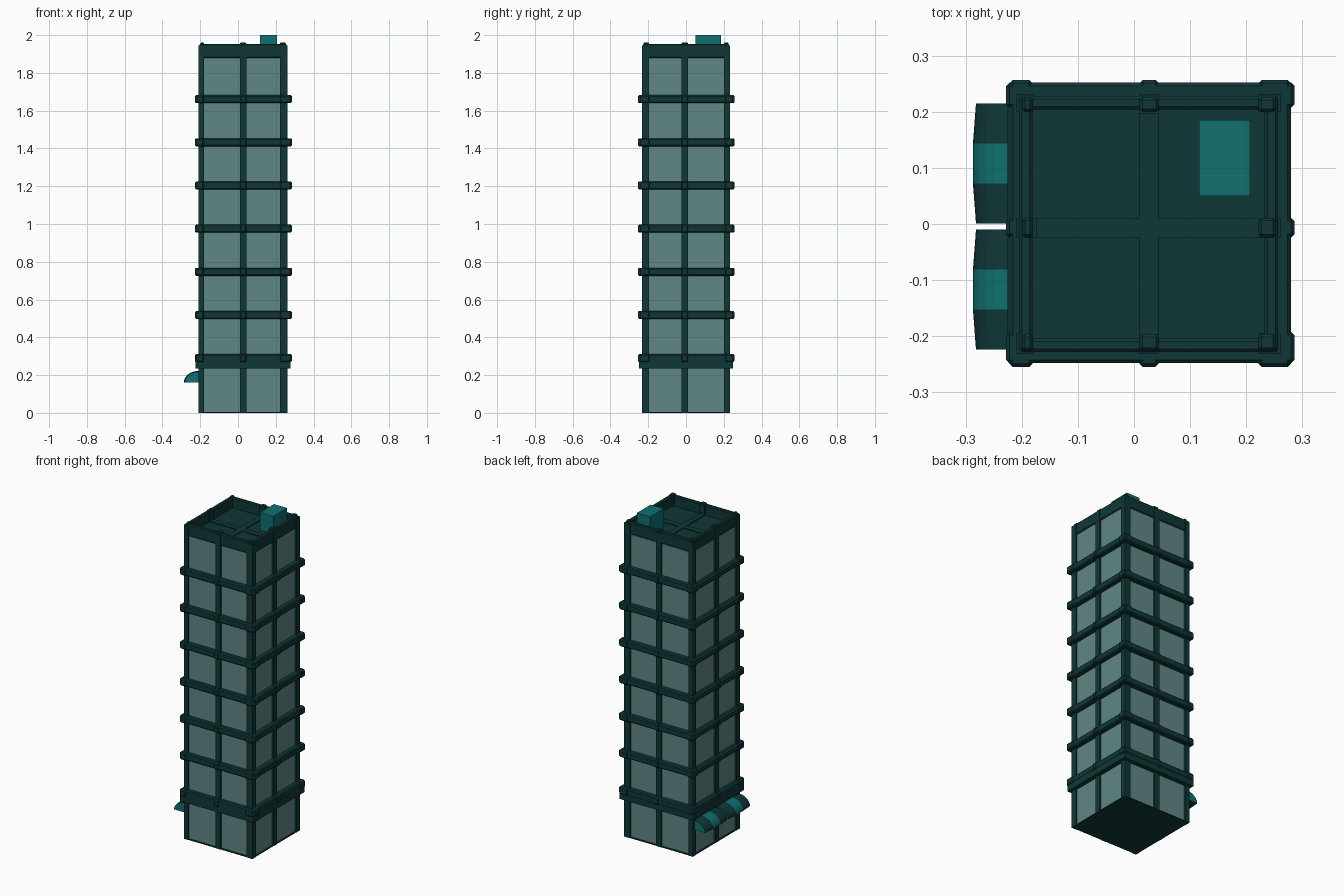
import bpy, bmesh, math

if "Cube" in bpy.data.objects:
    bpy.data.objects.remove(bpy.data.objects["Cube"])

CX = 0.026                      # tower centre line in x
HX, HY = 0.235, 0.232           # half size of the post frame


def mat(name, rgb):
    m = bpy.data.materials.new(name)
    m.diffuse_color = (*rgb, 1)
    m.use_nodes = True
    m.node_tree.nodes["Principled BSDF"].inputs["Base Color"].default_value = m.diffuse_color
    return m


DARK = mat("dark_frame", (0.005, 0.038, 0.038))
TEAL = mat("teal", (0.005, 0.162, 0.162))
GLASS = mat("glass", (0.115, 0.242, 0.235))


def finish(name, bm, mats):
    bmesh.ops.recalc_face_normals(bm, faces=bm.faces)
    me = bpy.data.meshes.new(name)
    bm.to_mesh(me)
    bm.free()
    for m in mats:
        me.materials.append(m)
    ob = bpy.data.objects.new(name, me)
    bpy.context.collection.objects.link(ob)
    return ob


def boxes(name, items, m, bevel=0.0):
    """One object made of boxes given as (x0, x1, y0, y1, z0, z1)."""
    bm = bmesh.new()
    for x0, x1, y0, y1, z0, z1 in items:
        vs = bmesh.ops.create_cube(bm, size=1)["verts"]
        for v in vs:
            v.co = (x0 if v.co.x < 0 else x1, y0 if v.co.y < 0 else y1,
                    z0 if v.co.z < 0 else z1)
    ob = finish(name, bm, [m])
    if bevel:
        b = ob.modifiers.new("bevel", "BEVEL")
        b.width, b.segments = bevel, 1
    return ob


# post spans along each axis: low corner, middle, high corner
PX = [(CX - HX, -0.18), (0.01, 0.044), (0.222, CX + HX)]
PY = [(-HY, -0.195), (-0.024, 0.011), (0.2, HY)]

# glass body and dark base / roof slabs
i = 0.01
boxes("glass_walls", [(CX - HX + i, CX + HX - i, -HY + i, HY - i, 0.005, 1.885)], GLASS)
boxes("base_slab", [(CX - HX + 0.002, CX + HX - 0.002, -HY + 0.002, HY - 0.002, 0, 0.006)], DARK)
boxes("roof_floor", [(CX - HX + i, CX + HX - i, -HY + i, HY - i, 1.87, 1.89)], DARK)

# vertical posts on the corners and at the middle of each wall
posts = [(*px, *py, 0, 1.945) for a, px in enumerate(PX)
         for b, py in enumerate(PY) if a != 1 and b != 1]
d = 0.035
posts += [(*PX[1], s * HY - d / 2 - s * d / 2, s * HY + d / 2 - s * d / 2, 0, 1.945) for s in (-1, 1)]
posts += [(CX + s * HX - d / 2 - s * d / 2, CX + s * HX + d / 2 - s * d / 2, *PY[1], 0, 1.945) for s in (-1, 1)]
boxes("wall_posts", posts, DARK)

# floor bands with raised brackets where they meet the posts
bands, brackets = [], []
for k in range(7):
    z = 0.29 + k * 0.2285
    bands.append((-0.225, 0.28, -0.248, 0.25, z - 0.018, z + 0.018))
    for px in ((-0.222, -0.181), PX[1], (0.222, 0.28)):
        brackets.append((*px, -0.255, 0.257, z - 0.021, z + 0.021))
    for py in ((-0.248, -0.192), PY[1], (0.207, 0.252)):
        brackets.append((-0.228, 0.286, *py, z - 0.021, z + 0.021))
boxes("floor_bands", bands, DARK, 0.006)
boxes("band_brackets", brackets, DARK, 0.006)
boxes("ground_floor_fascia", [(-0.224, 0.279, -0.248, 0.25, 0.235, 0.3)], DARK)

# roof beams and parapet
boxes("roof_beams", [(*PX[1], -HY + 0.01, HY - 0.01, 1.88, 1.896),
                     (CX - HX + 0.01, CX + HX - 0.01, *PY[1], 1.88, 1.896)], DARK)
t = 0.028
parapet = []
for s in (-1, 1):
    ya, yb = sorted((s * (HY - 0.004), s * (HY - t)))
    xa, xb = sorted((CX + s * (HX - 0.004), CX + s * (HX - t)))
    parapet += [(CX - HX + 0.004, CX + HX - 0.004, ya, yb, 1.88, 1.953),
                (xa, xb, -HY + 0.004, HY - 0.004, 1.88, 1.953)]
boxes("parapet", parapet, DARK, 0.005)
caps = []
for a, px in enumerate(PX):
    for b, py in enumerate(PY):
        if (a, b) != (1, 1):
            x0, x1 = px if a == 1 else ((CX - HX + 0.01, -0.18) if a == 0 else (0.222, CX + HX - 0.008))
            y0, y1 = py if b == 1 else ((-HY + 0.006, -0.196) if b == 0 else (0.2, HY - 0.006))
            caps.append((x0, x1, y0, y1, 1.9, 1.961))
boxes("parapet_caps", caps, DARK, 0.005)
boxes("roof_unit", [(0.116, 0.207, 0.05, 0.185, 1.88, 2.0)], TEAL)


# quarter-round striped awnings on the left wall
def awning(name, y0, y1):
    bm = bmesh.new()
    w = y1 - y0
    xw, zb, n = -0.2, 0.16, 6
    rings = []
    for f, r in ((0, 0.93), (0.333, 1), (0.667, 1), (1, 0.93)):
        ring = [bm.verts.new((xw, y0 + f * w, zb))]
        for k in range(n + 1):
            a = math.pi / 2 * k / n
            ring.append(bm.verts.new((-0.21 - 0.077 * r * math.cos(a), y0 + f * w,
                                      zb + 0.062 * r * math.sin(a))))
        ring.append(bm.verts.new((xw, y0 + f * w, zb + 0.062 * r)))
        rings.append(ring)
    for s in range(3):
        p, q = rings[s], rings[s + 1]
        for k in range(len(p)):
            j = (k + 1) % len(p)
            bm.faces.new((p[k], p[j], q[j], q[k])).material_index = 1 if s == 1 else 0
    for r in (rings[0], rings[-1]):
        bm.faces.new(r).material_index = 1
    finish(name, bm, [DARK, TEAL])


awning("awning_back", 0.001, 0.215)
awning("awning_front", -0.224, -0.01)
